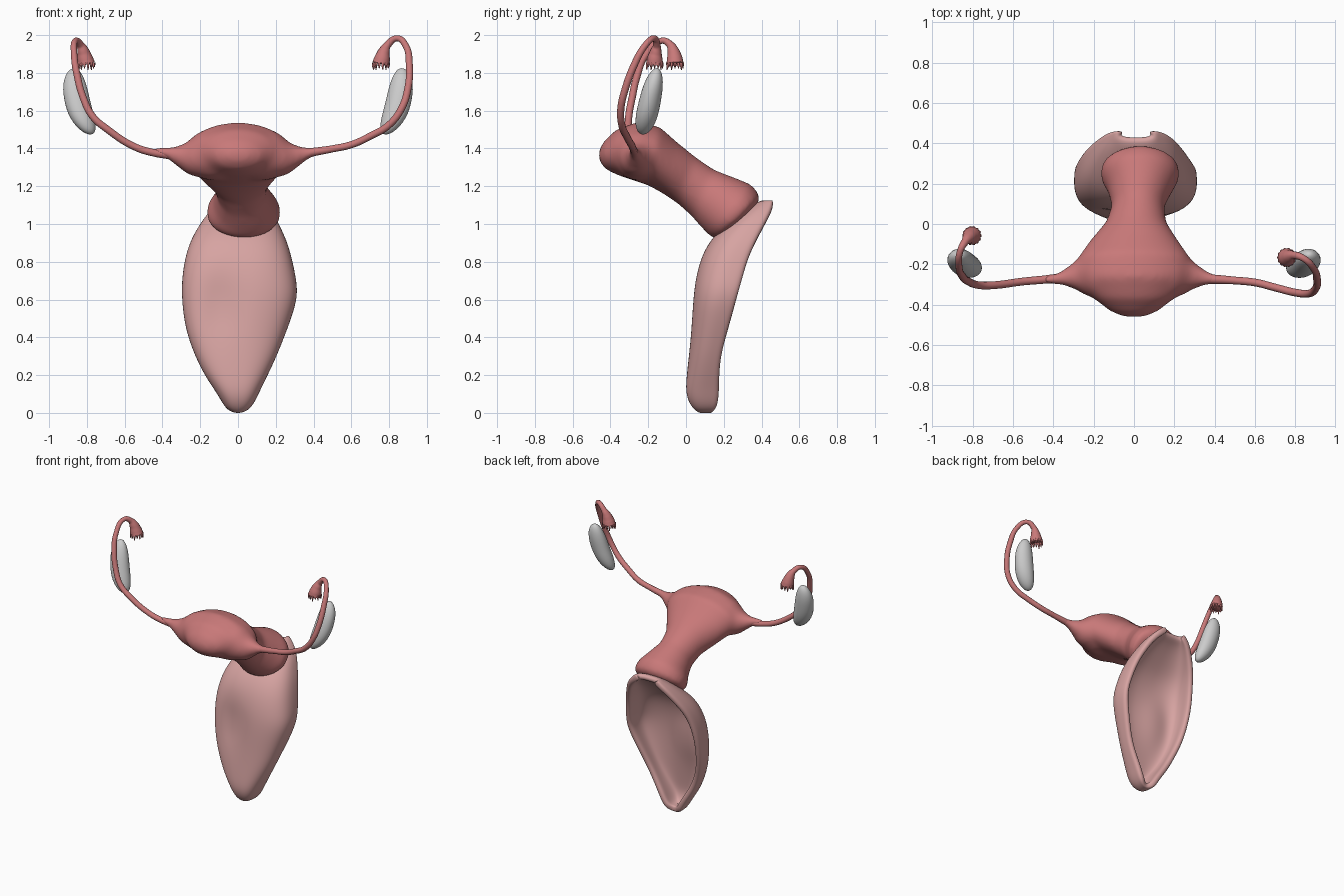
import bpy, bmesh, math
from mathutils import Vector

if "Cube" in bpy.data.objects:
    bpy.data.objects.remove(bpy.data.objects["Cube"])


def material(name, rgb):
    m = bpy.data.materials.new(name)
    m.diffuse_color = (*rgb, 1)
    m.use_nodes = True
    m.node_tree.nodes["Principled BSDF"].inputs["Base Color"].default_value = m.diffuse_color
    return m


RED = material("deep_rose", (0.58, 0.19, 0.19))
PINK = material("pale_rose", (0.68, 0.37, 0.36))


def add(name, bm, mat=None):
    bmesh.ops.remove_doubles(bm, verts=bm.verts, dist=0.0005)
    me = bpy.data.meshes.new(name)
    bm.to_mesh(me)
    bm.free()
    for p in me.polygons:
        p.use_smooth = True
    ob = bpy.data.objects.new(name, me)
    bpy.context.collection.objects.link(ob)
    if mat:
        me.materials.append(mat)
    return ob


def tube(bm, pts):
    """Sweep a round tube through (x, y, z, radius) points into bm."""
    cu = bpy.data.curves.new("path", 'CURVE')
    cu.dimensions = '3D'
    cu.bevel_depth = 1
    cu.bevel_resolution = 5
    cu.resolution_u = 8
    cu.use_fill_caps = True
    sp = cu.splines.new('BEZIER')
    sp.bezier_points.add(len(pts) - 1)
    for b, p in zip(sp.bezier_points, pts):
        b.co, b.radius = p[:3], p[3]
        b.handle_left_type = b.handle_right_type = 'AUTO'
    ob = bpy.data.objects.new("path", cu)
    bpy.context.collection.objects.link(ob)
    dg = bpy.context.evaluated_depsgraph_get()
    me = bpy.data.meshes.new_from_object(ob.evaluated_get(dg))
    bm.from_mesh(me)
    bpy.data.objects.remove(ob)
    bpy.data.meshes.remove(me)


# Uterus: sections given as top (y, z), bottom (y, z), half width, centre x
SECTIONS = [
    (-.463, 1.385, -.46, 1.335, .05, 0), (-.438, 1.435, -.428, 1.29, .12, 0),
    (-.37, 1.50, -.36, 1.258, .205, 0), (-.26, 1.54, -.27, 1.228, .275, 0),
    (-.14, 1.515, -.20, 1.205, .28, 0), (-.05, 1.435, -.12, 1.16, .22, 0),
    (.05, 1.355, -.04, 1.105, .15, .01), (.15, 1.287, .03, 1.04, .13, .02),
    (.26, 1.245, .085, .978, .16, .03), (.345, 1.21, .13, .932, .197, .03),
    (.39, 1.155, .165, .92, .195, .03), (.385, 1.11, .19, .935, .15, .03)]
bm = bmesh.new()
N = 32
rings = []
for ty, tz, by, bz, hw, cx in SECTIONS:
    top, bot = Vector((cx, ty, tz)), Vector((cx, by, bz))
    mid, half = (top + bot) / 2, (top - bot) / 2
    rings.append([bm.verts.new(mid + half * math.sin(a) + Vector((hw * math.cos(a), 0, 0)))
                  for a in (2 * math.pi * k / N for k in range(N))])
for r, s in zip(rings, rings[1:]):
    for k in range(N):
        bm.faces.new((r[k], r[(k + 1) % N], s[(k + 1) % N], s[k]))
bm.faces.new(rings[0][::-1])
bm.faces.new(rings[-1])
bmesh.ops.recalc_face_normals(bm, faces=bm.faces)
# horns that flow into the tubes
for s in (-1, 1):
    tube(bm, [(s * .10, -.25, 1.37, .145), (s * .18, -.25, 1.362, .132),
              (s * .25, -.255, 1.355, .1), (s * .31, -.262, 1.362, .06),
              (s * .37, -.27, 1.375, .032), (s * .45, -.277, 1.388, .022)])
uterus = add("uterus", bm, RED)
rm = uterus.modifiers.new("blend", 'REMESH')
rm.mode = 'VOXEL'
rm.voxel_size = 0.012
rm.use_smooth_shade = True
sm = uterus.modifiers.new("soften", 'SMOOTH')
sm.factor = 0.5
sm.iterations = 32


# Fallopian tubes with flared, fringed ends
def fallopian(name, path, end):
    bm = bmesh.new()
    tube(bm, path)
    c = Vector(end)
    for k in range(14):
        a = 2 * math.pi * k / 14
        p = c + Vector((.04 * math.cos(a), .04 * math.sin(a), .005))
        ln = .025 + .014 * (k % 3) / 2
        tip = p + Vector((.003 * math.cos(a), .003 * math.sin(a), -ln))
        tube(bm, [(*p, .008), (*((p + tip) / 2), .006), (*tip, .002)])
    add(name, bm, RED)


R = .019
fallopian("right_tube", [
    (.36, -.272, 1.375, .024), (.5, -.28, 1.398, R), (.6, -.29, 1.42, R), (.7, -.315, 1.465, R),
    (.8, -.34, 1.525, R), (.865, -.345, 1.61, R), (.9, -.32, 1.72, R), (.907, -.275, 1.84, R),
    (.89, -.22, 1.94, .017), (.84, -.17, 1.983, .016), (.79, -.155, 1.945, .02),
    (.772, -.16, 1.91, .032), (.763, -.165, 1.875, .042), (.757, -.166, 1.848, .046)],
    (.757, -.166, 1.85))
fallopian("left_tube", [
    (-.36, -.268, 1.366, .024), (-.45, -.276, 1.378, .02), (-.55, -.285, 1.41, R),
    (-.69, -.303, 1.5, R), (-.77, -.303, 1.57, R), (-.82, -.285, 1.67, R),
    (-.85, -.26, 1.78, R), (-.867, -.215, 1.89, .017), (-.86, -.13, 1.97, .016),
    (-.835, -.085, 1.95, .02), (-.82, -.068, 1.915, .032), (-.81, -.06, 1.875, .042),
    (-.803, -.058, 1.848, .046)],
    (-.803, -.058, 1.85))

# Ovaries: slightly bent, blunt ellipsoids
for name, s in (("left_ovary", -1), ("right_ovary", 1)):
    bm = bmesh.new()
    bmesh.ops.create_uvsphere(bm, u_segments=28, v_segments=20, radius=1)
    bot, top = Vector((s * .80, -.228, 1.475)), Vector((s * .875, -.155, 1.825))
    axis = (top - bot) / 2
    for v in bm.verts:
        x, y, z = v.co
        blunt = (1 - min(1, abs(z)) ** 2.7) ** .5 / max(.05, (1 - min(1, z * z)) ** .5)
        w = 1 - .12 * z
        v.co = (top + bot) / 2 + axis * z + Vector((
            x * .07 * blunt * w + s * .02 * (.6 - z * z), y * .058 * blunt * w,
            s * x * .02 * (1 - z) / 2))
    add(name, bm)

# Vaginal canal: open-backed bowl; height, front y, rear y, left x, right x
CANAL = [
    (-.006, .09, .13, 0, 0), (.012, .045, .163, -.06, .06), (.06, .012, .173, -.092, .096),
    (.12, -.002, .177, -.13, .125), (.2, .004, .178, -.188, .168), (.3, .014, .188, -.24, .218),
    (.4, .022, .215, -.28, .26), (.5, .028, .243, -.305, .30), (.62, .036, .275, -.318, .338),
    (.72, .05, .302, -.315, .325), (.82, .078, .33, -.298, .303), (.9, .12, .365, -.272, .278),
    (.96, .17, .395, -.24, .25), (1.02, .24, .425, -.20, .22), (1.075, .31, .452, -.155, .175),
    (1.11, .365, .462, -.115, .135), (1.135, .42, .462, -.085, .105)]
bm = bmesh.new()
M = 28
rows = []
for z, yf, yr, xl, xr in CANAL:
    row = []
    for j in range(M + 1):
        a = math.pi * j / M
        c, q = -math.cos(a), math.sin(a)
        u = math.copysign(abs(c) ** .75, c) * (1 - .07 * (1 - q) ** 2)
        x = (xl + xr) / 2 + (xr - xl) / 2 * u
        y = yr - (yr - yf) * q ** .65
        # shallow dent in the front wall
        y += .035 * q * math.exp(-((x + .1) / .11) ** 2 - ((z - .57) / .16) ** 2)
        row.append(bm.verts.new((x, y, z)))
    rows.append(row)
for r, s in zip(rows, rows[1:]):
    for j in range(M):
        bm.faces.new((r[j], r[j + 1], s[j + 1], s[j]))
canal = add("vaginal_canal", bm, PINK)
so = canal.modifiers.new("wall", 'SOLIDIFY')
so.thickness = 0.045
so.offset = -1
ss = canal.modifiers.new("round", 'SUBSURF')
ss.levels = ss.render_levels = 2
